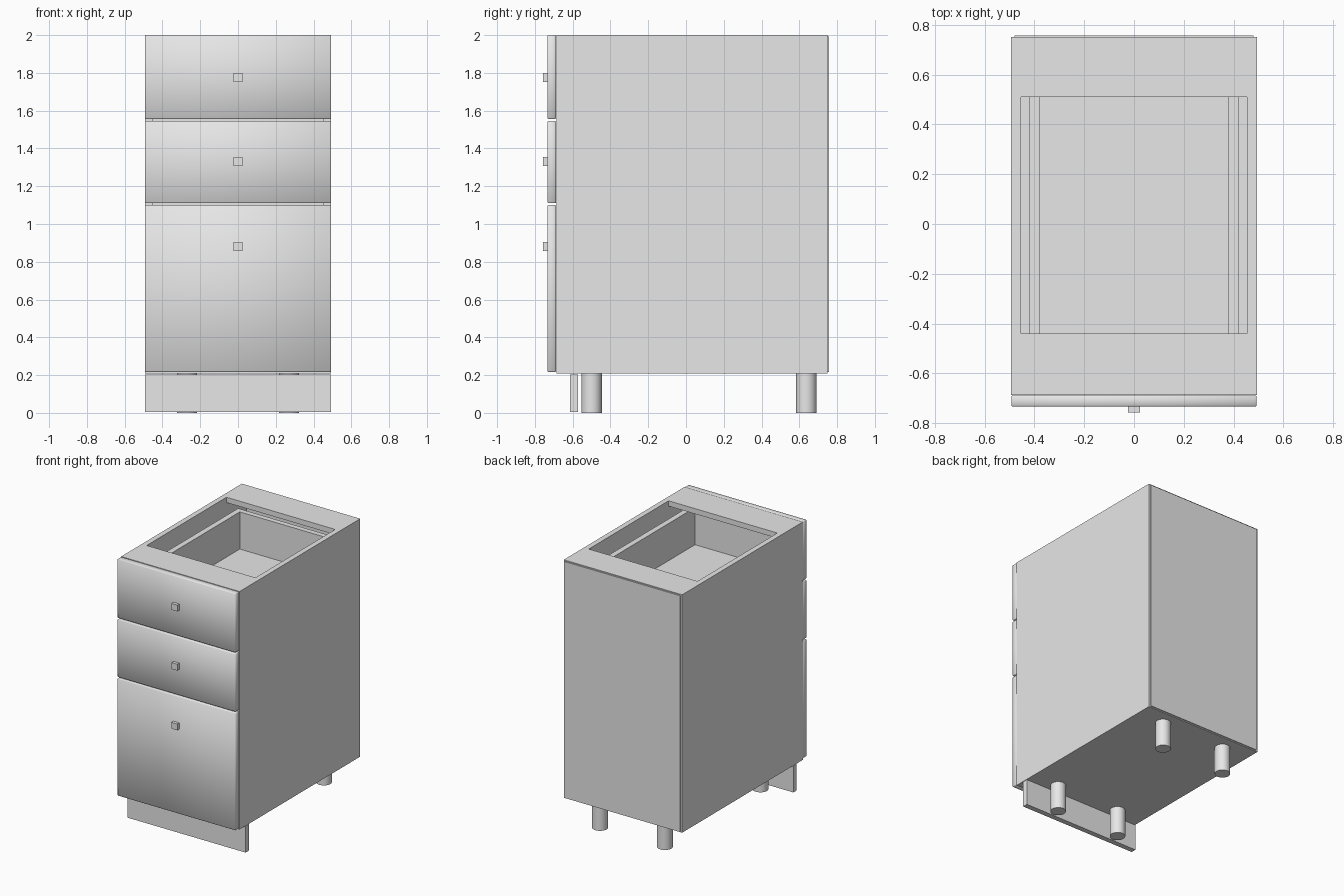
import bpy
import bmesh
from mathutils import Matrix, Vector

old = bpy.data.objects.get("Cube")
if old:
    bpy.data.objects.remove(old, do_unlink=True)

# One plain finish for the whole cabinet
grey = bpy.data.materials.new("light_grey")
grey.use_nodes = True
grey.diffuse_color = (0.8, 0.8, 0.8, 1)
grey.node_tree.nodes["Principled BSDF"].inputs["Base Color"].default_value = (0.8, 0.8, 0.8, 1)


def add_object(name, bm):
    mesh = bpy.data.meshes.new(name)
    bm.to_mesh(mesh)
    bm.free()
    mesh.materials.append(grey)
    obj = bpy.data.objects.new(name, mesh)
    bpy.context.collection.objects.link(obj)
    return obj


def box(name, x, y, z, bevel=0, smooth=False):
    """Box from (low, high) ranges, optionally with softened edges."""
    low, high = (Vector(c) for c in zip(x, y, z))
    bm = bmesh.new()
    bmesh.ops.create_cube(bm, size=1, matrix=Matrix.Translation((low + high) / 2)
                          @ Matrix.Diagonal((*(high - low), 1)))
    if bevel:
        bmesh.ops.bevel(bm, geom=bm.edges[:], offset=bevel, segments=1,
                        affect='EDGES', profile=0.5)
    for face in bm.faces:
        face.smooth = smooth
    return add_object(name, bm)


def leg(name, x, y, height):
    bm = bmesh.new()
    bmesh.ops.create_cone(bm, cap_ends=True, segments=32, radius1=0.054, radius2=0.054,
                          depth=height, matrix=Matrix.Translation((x, y, height / 2)))
    for face in bm.faces:
        face.smooth = len(face.verts) == 4
    for edge in bm.edges:
        edge.smooth = all(len(f.verts) == 4 for f in edge.link_faces)
    return add_object(name, bm)


HALF, INNER = 0.493, 0.453       # outer and inner half widths
FRONT, BACK = -0.686, 0.75       # carcass depth
BASE, TOP = 0.208, 2.0
BOARD = 0.04

# Carcass
for side, s in (("left", 1), ("right", -1)):
    box(side + "_side_panel", sorted((s * INNER, s * HALF)), (FRONT, BACK), (BASE, TOP))
box("bottom_panel", (-INNER, INNER), (FRONT, BACK), (BASE, BASE + BOARD))
box("front_top_rail", (-INNER, INNER), (FRONT, -0.44), (TOP - BOARD, TOP))
box("rear_top_rail", (-INNER, INNER), (0.51, BACK), (TOP - BOARD, TOP))
box("back_panel", (-0.48, 0.48), (BACK, 0.757), (BASE + 0.008, TOP - 0.008))

# Drawers: front, knob and open-topped box
drawers = {
    "top": (1.556, 2.0, 1.775, 0.3),
    "middle": (1.11, 1.546, 1.33, 0.3),
    "bottom": (0.217, 1.1, 0.88, 0.6),
}
for name, (low, high, knob, depth) in drawers.items():
    box(name + "_drawer_front", (-0.492, 0.492), (-0.733, FRONT - 0.002), (low, high),
        bevel=0.004, smooth=True)
    box(name + "_drawer_knob", (-0.024, 0.024), (-0.757, -0.733), (knob - 0.024, knob + 0.024))
    floor = low + 0.035
    walls = (floor, floor + depth)
    for side, s in (("left", 1), ("right", -1)):
        box(f"{name}_drawer_{side}_wall", sorted((s * 0.377, s * 0.419)), (FRONT, 0.6), walls)
    box(name + "_drawer_back_wall", (-0.377, 0.377), (0.56, 0.6), walls)
    box(name + "_drawer_inner_front", (-0.377, 0.377), (FRONT, FRONT + BOARD), walls)
    box(name + "_drawer_floor", (-0.377, 0.377), (FRONT + BOARD, 0.56), (floor, floor + 0.02))

# Plinth board and legs
box("plinth", (-HALF, HALF), (-0.613, -0.573), (0.006, 0.204))
for side, x in (("left", 0.27), ("right", -0.27)):
    leg("front_" + side + "_leg", x, -0.5, BASE)
    leg("rear_" + side + "_leg", x, 0.637, BASE)
